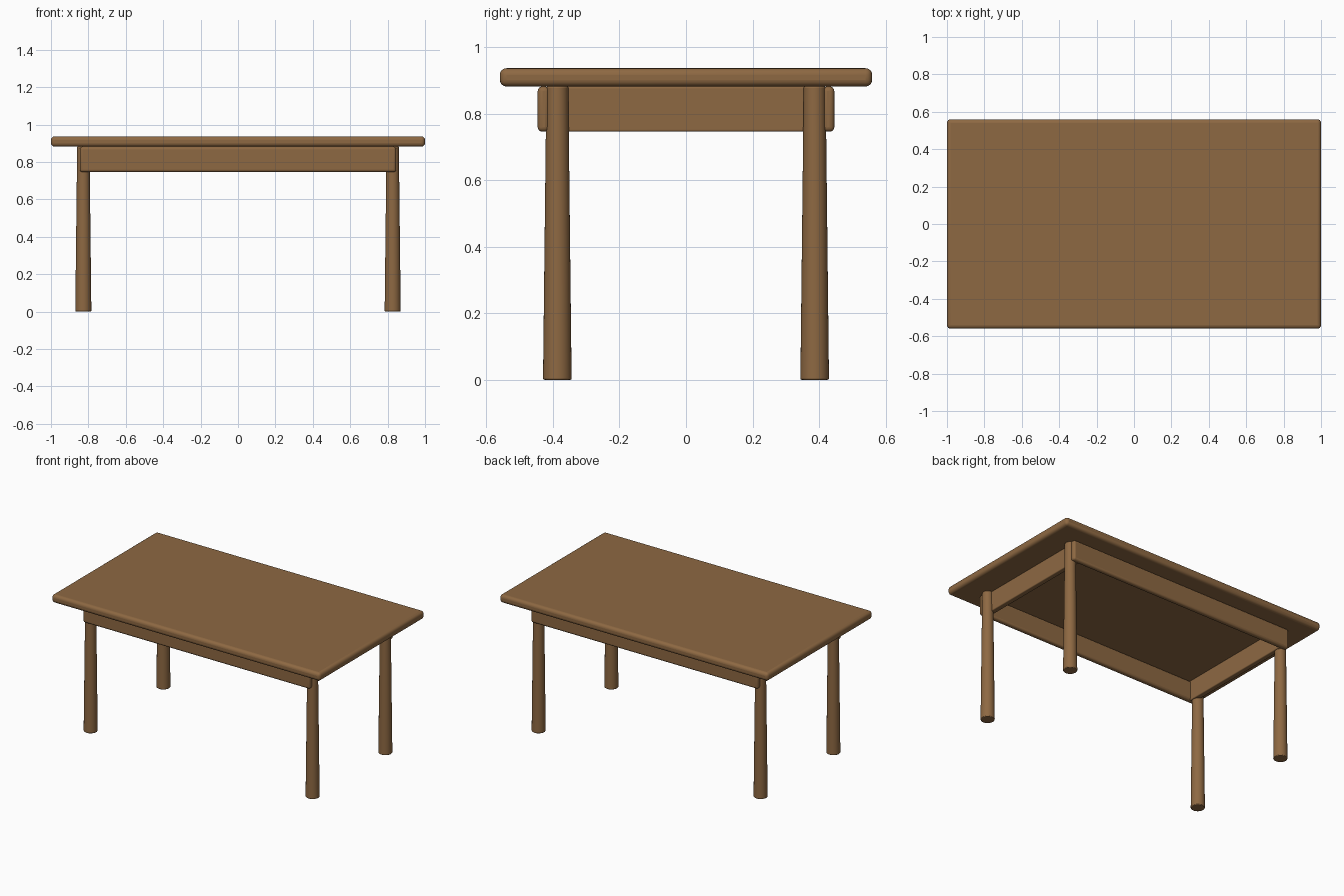
import bpy
import bmesh
import math
from mathutils import Matrix, Vector

cube = bpy.data.objects.get("Cube")
if cube:
    bpy.data.objects.remove(cube, do_unlink=True)

# Single brown wood material
COLOUR = (0.27, 0.14, 0.055, 1)
wood = bpy.data.materials.new("brown_wood")
wood.use_nodes = True
wood.diffuse_color = COLOUR
wood.node_tree.nodes["Principled BSDF"].inputs["Base Color"].default_value = COLOUR


def finish(bm, name, radius, segments):
    """Turn a bmesh into a bevelled, smooth-shaded wooden object."""
    mesh = bpy.data.meshes.new(name)
    bm.to_mesh(mesh)
    bm.free()
    obj = bpy.data.objects.new(name, mesh)
    bpy.context.collection.objects.link(obj)
    mesh.materials.append(wood)
    bevel = obj.modifiers.new("rounded_edges", 'BEVEL')
    bevel.width = radius
    bevel.segments = segments
    bevel.limit_method = 'ANGLE'
    bevel.angle_limit = math.radians(40)
    bpy.ops.object.select_all(action='DESELECT')
    obj.select_set(True)
    bpy.context.view_layer.objects.active = obj
    bpy.ops.object.shade_smooth_by_angle(angle=math.radians(35))
    return obj


def board(name, low, high, radius):
    low, high = Vector(low), Vector(high)
    bm = bmesh.new()
    place = Matrix.Translation((low + high) / 2) @ Matrix.Diagonal((*(high - low), 1))
    bmesh.ops.create_cube(bm, size=1, matrix=place)
    return finish(bm, name, radius, 4)


def leg(name, x, y):
    bm = bmesh.new()
    bmesh.ops.create_cone(bm, cap_ends=True, segments=32, radius1=0.043, radius2=0.033,
                          depth=TOP_UNDER, matrix=Matrix.Translation((x, y, TOP_UNDER / 2)))
    return finish(bm, name, 0.004, 2)


TOP_UNDER, TOP_HIGH = 0.882, 0.937
RAIL_LOW = 0.746

# Table top with rounded rim
board("table_top", (-1, -0.56, TOP_UNDER), (1, 0.56, TOP_HIGH), 0.02)

# Long rails outside the legs, front and back
for side, y in (("front", -0.428), ("back", 0.428)):
    board(side + "_rail", (-0.845, y - 0.018, RAIL_LOW), (0.845, y + 0.018, TOP_UNDER), 0.014)

# Short rails between the legs, left and right
for side, x in (("right", -0.805), ("left", 0.805)):
    board(side + "_rail", (x - 0.018, -0.415, RAIL_LOW), (x + 0.018, 0.415, TOP_UNDER), 0.006)

# Four tapered round legs
for end, y in (("front", -0.387), ("back", 0.387)):
    for side, x in (("right", -0.827), ("left", 0.827)):
        leg(f"{end}_{side}_leg", x, y)
